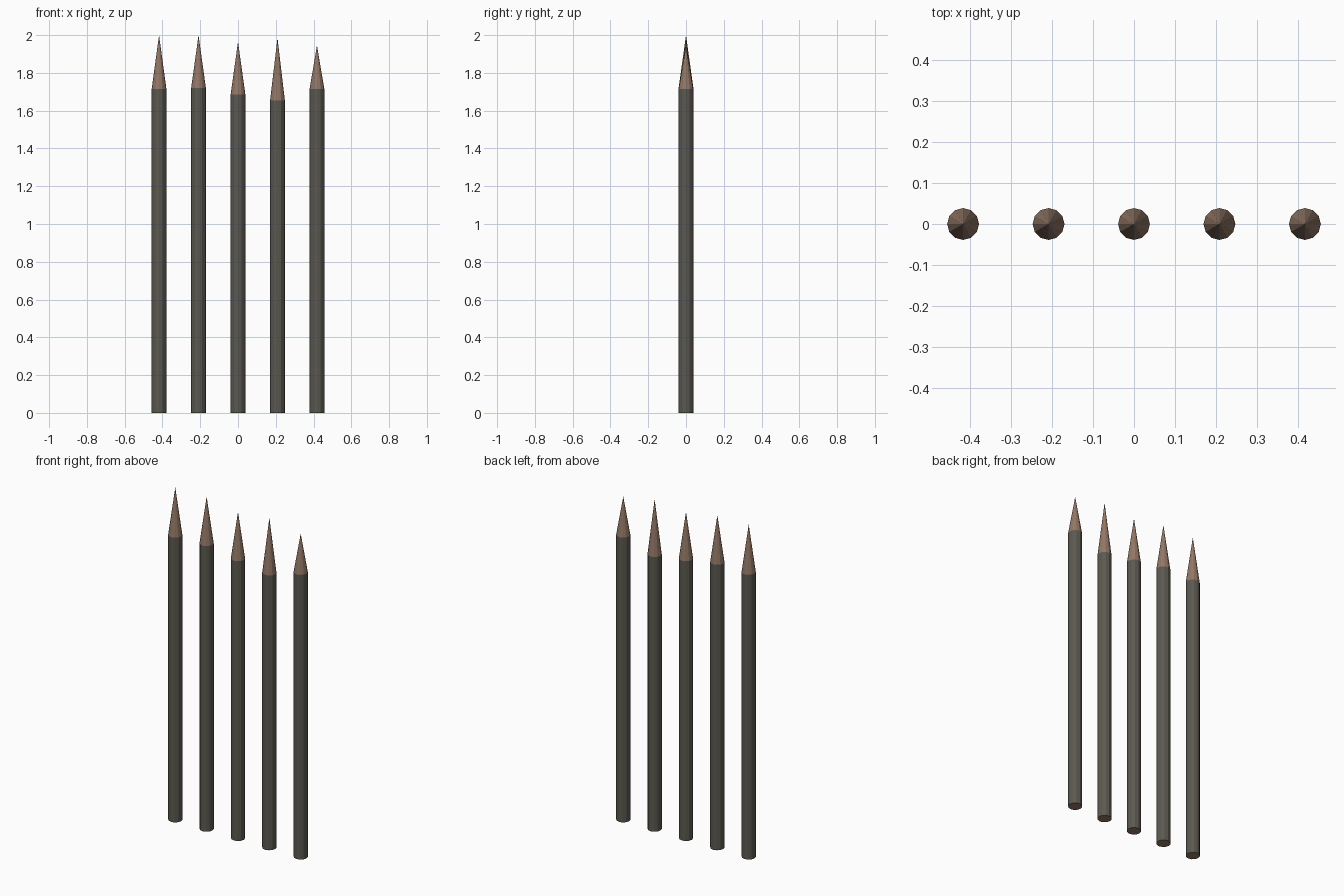
import bpy, bmesh, math

if "Cube" in bpy.data.objects:
    bpy.data.objects.remove(bpy.data.objects["Cube"])

SIDES = 12
RADIUS = 0.039


def material(name, rgb):
    m = bpy.data.materials.new(name)
    m.diffuse_color = (*rgb, 1)
    m.use_nodes = True
    m.node_tree.nodes["Principled BSDF"].inputs["Base Color"].default_value = m.diffuse_color
    return m


bark = material("dark bark", (0.105, 0.10, 0.08))
wood = material("cut wood", (0.29, 0.185, 0.13))


def stake(name, x, shoulder, tip, turn):
    """Round post with a sharpened point; bark sides, bare wood on cut faces."""
    bm = bmesh.new()
    rings = []
    for z in (0, shoulder):
        rings.append([bm.verts.new((RADIUS * math.cos(turn + math.tau * i / SIDES),
                                    RADIUS * math.sin(turn + math.tau * i / SIDES), z))
                      for i in range(SIDES)])
    low, high = rings
    apex = bm.verts.new((0, 0, tip))
    bm.faces.new(low[::-1]).material_index = 1
    for i in range(SIDES):
        j = (i + 1) % SIDES
        bm.faces.new((low[i], low[j], high[j], high[i]))
        bm.faces.new((high[i], high[j], apex)).material_index = 1
    mesh = bpy.data.meshes.new(name)
    bm.to_mesh(mesh)
    bm.free()
    mesh.materials.append(bark)
    mesh.materials.append(wood)
    ob = bpy.data.objects.new(name, mesh)
    ob.location.x = x
    bpy.context.collection.objects.link(ob)


# row of five stakes: shoulder height, tip height
sizes = [(1.715, 2.0), (1.72, 2.0), (1.685, 1.965), (1.655, 1.985), (1.715, 1.945)]
for n, (shoulder, tip) in enumerate(sizes):
    stake(f"stake_{n + 1}", (n - 2) * 0.209, shoulder, tip, 0)
